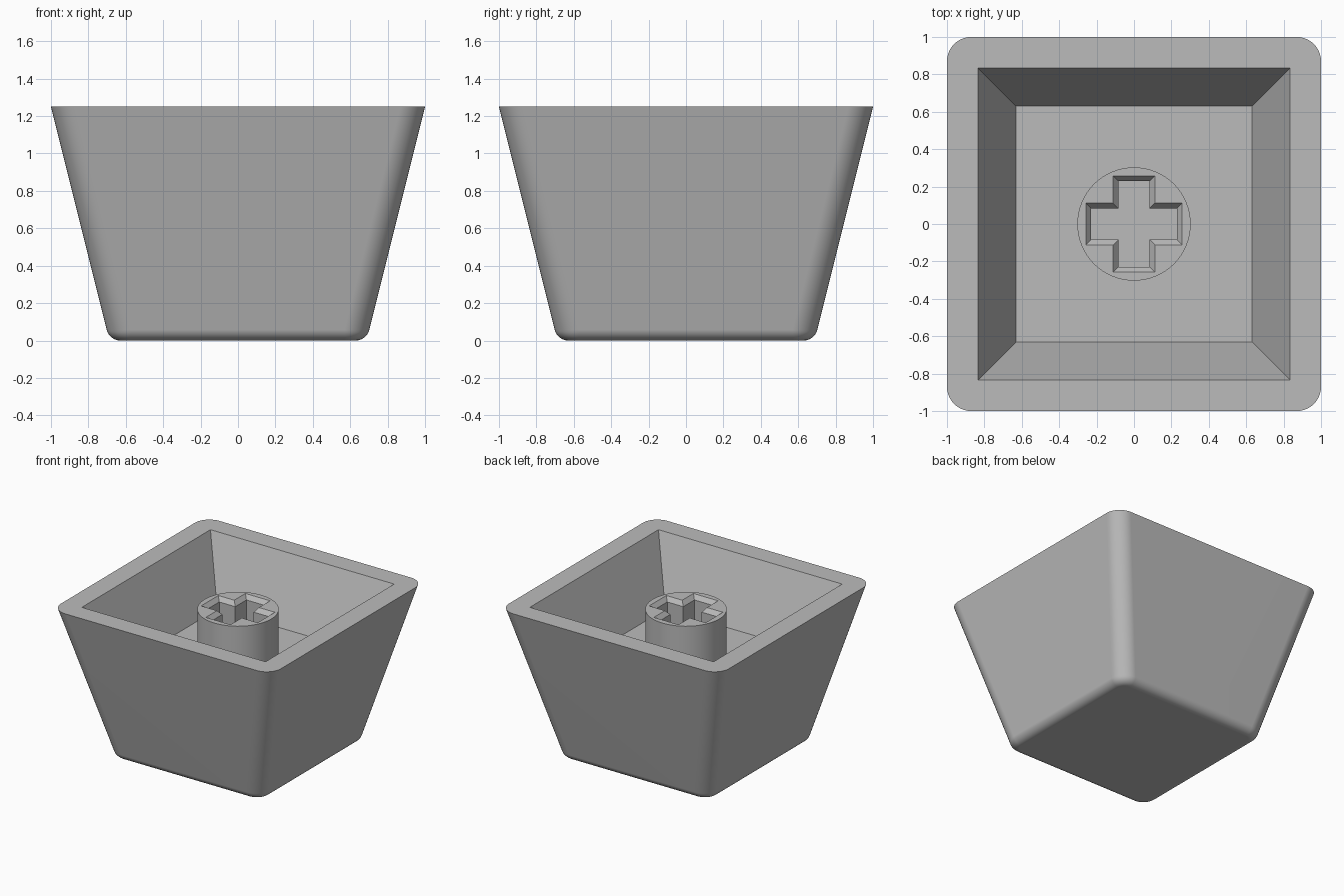
import bpy, bmesh, math

if "Cube" in bpy.data.objects:
    bpy.data.objects.remove(bpy.data.objects["Cube"])

RIM_Z, FLOOR_Z, STEM_Z = 1.25, 0.73, 1.14
SLOPE = 0.25          # outer wall draft
CORNER, SEG = 0.13, 10

grey = bpy.data.materials.new("mid grey")
grey.diffuse_color = (0.5, 0.5, 0.5, 1)
grey.use_nodes = True
grey.node_tree.nodes["Principled BSDF"].inputs["Base Color"].default_value = grey.diffuse_color


def finish(bm, name):
    bmesh.ops.recalc_face_normals(bm, faces=bm.faces)
    me = bpy.data.meshes.new(name)
    bm.to_mesh(me)
    bm.free()
    me.materials.append(grey)
    ob = bpy.data.objects.new(name, me)
    bpy.context.collection.objects.link(ob)
    bpy.context.view_layer.objects.active = ob
    ob.select_set(True)
    bpy.ops.object.shade_smooth_by_angle(angle=math.radians(28))
    ob.select_set(False)
    mod = ob.modifiers.new("clean normals", 'WEIGHTED_NORMAL')
    mod.keep_sharp = True
    return ob


def ring(bm, pts, z):
    return [bm.verts.new((x, y, z)) for x, y in pts]


def bridge(bm, a, b):
    n = len(a)
    for i in range(n):
        j = (i + 1) % n
        bm.faces.new((a[i], a[j], b[j], b[i]))


def rounded_square(h, r):
    pts = []
    for q in range(4):
        c = math.pi / 4 + q * math.pi / 2
        cx, cy = math.copysign(h - r, math.cos(c)), math.copysign(h - r, math.sin(c))
        for k in range(SEG + 1):
            a = q * math.pi / 2 + k / SEG * math.pi / 2
            pts.append((cx + r * math.cos(a), cy + r * math.sin(a)))
    return pts


def square(h):
    return [(h, h), (-h, h), (-h, -h), (h, -h)]


# Tapered shell: outer wall with a rounded bottom edge
bm = bmesh.new()
R = 0.075
tilt = math.atan(SLOPE)
base = 1 - SLOPE * RIM_Z
cx = base - R * math.tan((math.pi / 2 - tilt) / 2)
profile = [(1.0, RIM_Z, CORNER)]
for k in range(9):
    a = -tilt - (math.pi / 2 - tilt) * k / 8
    h = cx + R * math.cos(a)
    z = R + R * math.sin(a)
    inset = max(0, cx + R * math.cos(tilt) - h)
    profile.append((h, z, CORNER - inset))
rings = [ring(bm, rounded_square(h, r), z) for h, z, r in profile]
for a, b in zip(rings, rings[1:]):
    bridge(bm, a, b)
bm.faces.new(rings[-1])

# Flat rim, sloped inner walls and pocket floor
lip = ring(bm, square(0.835), RIM_Z)
floor = ring(bm, square(0.63), FLOOR_Z)
top, n = rings[0], SEG + 1
for q in range(4):
    for k in range(SEG):
        bm.faces.new((top[q * n + k], top[q * n + k + 1], lip[q]))
    nq = (q + 1) % 4
    bm.faces.new((top[q * n + SEG], top[nq * n], lip[nq], lip[q]))
bridge(bm, lip, floor)
bm.faces.new(floor)
finish(bm, "shell")


# Round stem with a chamfered cross socket
def cross(l, w):
    pts = []
    for q in range(4):
        c, s = round(math.cos(q * math.pi / 2)), round(math.sin(q * math.pi / 2))
        for x, y in ((l, -w), (l, w), (w, w)):
            pts.append((c * x - s * y, s * x + c * y))
    return pts


def cap(bm, a, b):
    edges = []
    for loop in (a, b):
        for i in range(len(loop)):
            pair = (loop[i], loop[(i + 1) % len(loop)])
            edges.append(bm.edges.get(pair) or bm.edges.new(pair))
    bmesh.ops.triangle_fill(bm, edges=edges, use_beauty=True)


bm = bmesh.new()
circle = [(0.303 * math.cos(i * math.tau / 64), 0.303 * math.sin(i * math.tau / 64))
          for i in range(64)]
bottom_z = FLOOR_Z - 0.02
out_top, out_low = ring(bm, circle, STEM_Z), ring(bm, circle, bottom_z)
mouth = ring(bm, cross(0.257, 0.112), STEM_Z)
throat = ring(bm, cross(0.229, 0.084), STEM_Z - 0.035)
foot = ring(bm, cross(0.229, 0.084), bottom_z)
bridge(bm, out_top, out_low)
bridge(bm, mouth, throat)
bridge(bm, throat, foot)
cap(bm, out_top, mouth)
cap(bm, out_low, foot)
finish(bm, "stem")
